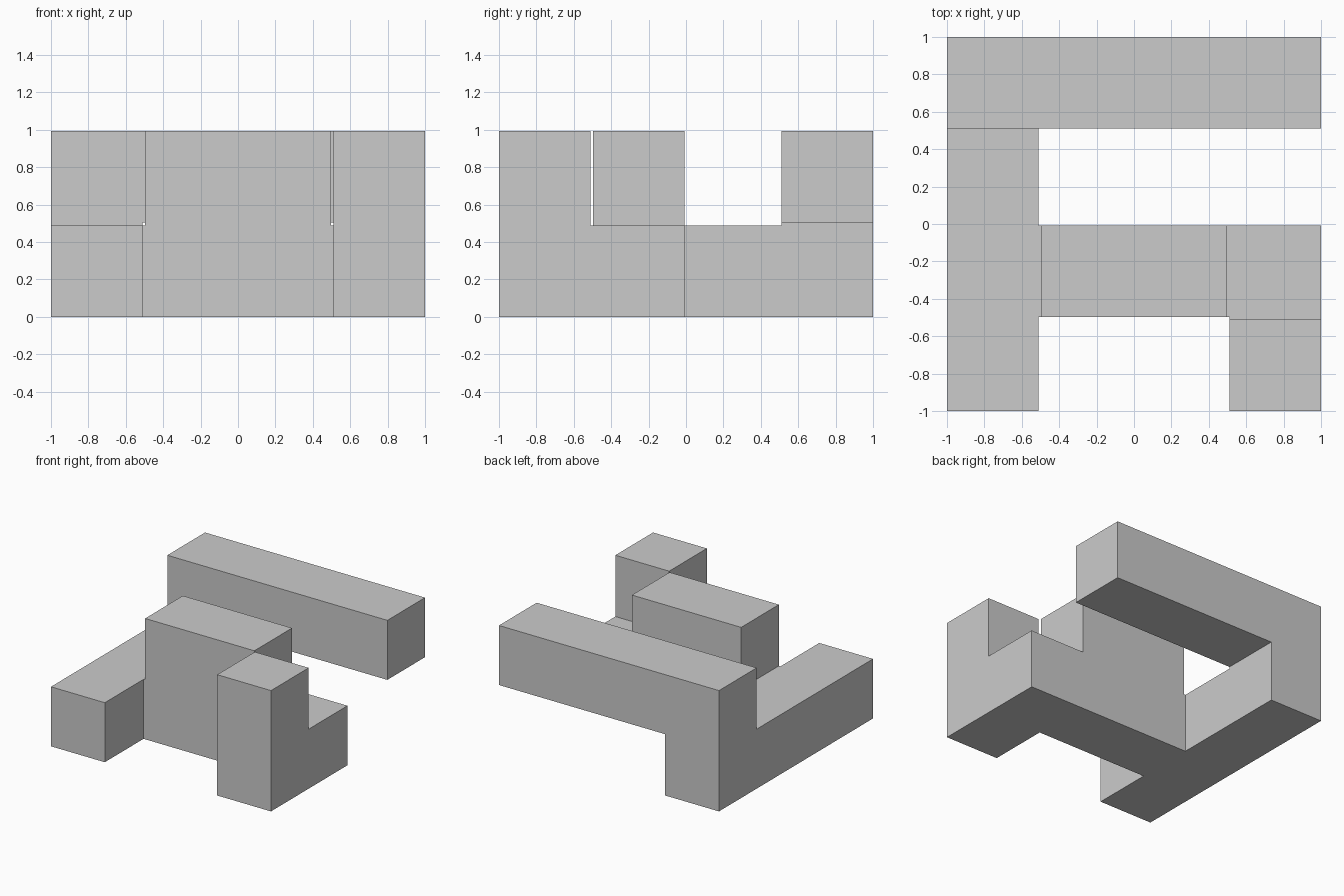
import bpy, bmesh

if "Cube" in bpy.data.objects:
    bpy.data.objects.remove(bpy.data.objects["Cube"])

# Half-unit block puzzle piece with slightly inset faces
g = 0.0072
out, inn = 0.5 + 1.5 * g, 0.5 - 0.5 * g
low, over, top = 0.5 - 1.5 * g, 0.5 + 0.5 * g, 1 - g

# (x range, y range, z range) of each overlapping solid
boxes = [
    ((-1, -out), (-1, 1), (0, low)),        # left beam
    ((-1, -out), (out, 1), (0, top)),       # back left post
    ((-1, 1), (out, 1), (over, top)),       # raised back beam
    ((-1, 1), (-inn, -g), (0, low)),        # low cross beam
    ((-inn, inn), (-inn, -g), (0, top)),    # tall middle wall
    ((out, 1), (-1, -g), (0, low)),         # right foot
    ((out, 1), (-1, -out), (0, top)),       # front right post
]

# Split space at every box plane and keep only the outer skin of the union
lines = [sorted({v for b in boxes for v in b[k]}) for k in range(3)]


def solid(cell):
    if any(i < 0 or i >= len(lines[k]) - 1 for k, i in enumerate(cell)):
        return False
    mid = [(lines[k][i] + lines[k][i + 1]) / 2 for k, i in enumerate(cell)]
    return any(all(b[k][0] < mid[k] < b[k][1] for k in range(3)) for b in boxes)


bm = bmesh.new()
verts = {}


def vert(key):
    if key not in verts:
        verts[key] = bm.verts.new([lines[k][key[k]] for k in range(3)])
    return verts[key]


nx, ny, nz = (len(l) - 1 for l in lines)
for cell in ((i, j, k) for i in range(nx) for j in range(ny) for k in range(nz)):
    if not solid(cell):
        continue
    for axis in range(3):
        u, v = (axis + 1) % 3, (axis + 2) % 3
        for side in (0, 1):
            near = list(cell)
            near[axis] += 2 * side - 1
            if solid(near):
                continue
            quad = []
            for du, dv in ((0, 0), (1, 0), (1, 1), (0, 1)):
                key = list(cell)
                key[axis] += side
                key[u] += du
                key[v] += dv
                quad.append(vert(tuple(key)))
            bm.faces.new(quad if side else quad[::-1])

# Merge coplanar patches into clean flat faces
bmesh.ops.dissolve_limit(bm, angle_limit=0.01, verts=bm.verts[:], edges=bm.edges[:])
mesh = bpy.data.meshes.new("puzzle_piece")
bm.to_mesh(mesh)
bm.free()
bpy.context.collection.objects.link(bpy.data.objects.new("puzzle_piece", mesh))
